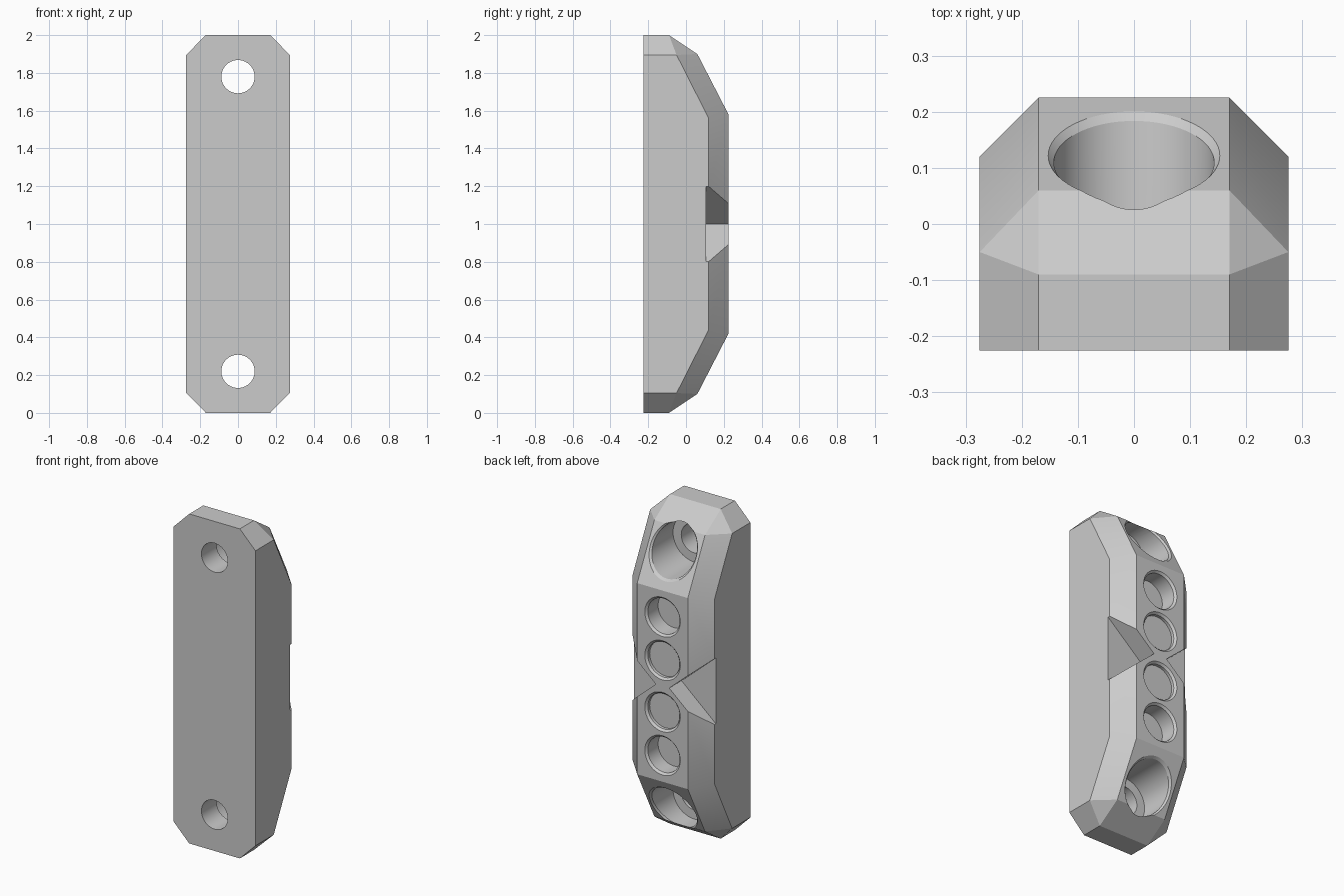
import bpy, bmesh, math

if "Cube" in bpy.data.objects:
    bpy.data.objects.remove(bpy.data.objects["Cube"], do_unlink=True)

grey = bpy.data.materials.new("plain_grey")
grey.use_nodes = True
colour = (0.6, 0.6, 0.6, 1)
grey.diffuse_color = colour
grey.node_tree.nodes["Principled BSDF"].inputs["Base Color"].default_value = colour

HOLE_Z = 0.78   # offsets from mid height
MID = 1.0
BACK = 0.225


def make_object(name, bm):
    bmesh.ops.recalc_face_normals(bm, faces=bm.faces)
    mesh = bpy.data.meshes.new(name)
    bm.to_mesh(mesh)
    bm.free()
    mesh.materials.append(grey)
    obj = bpy.data.objects.new(name, mesh)
    bpy.context.collection.objects.link(obj)
    return obj


def bore(z0, rings, surface=lambda z: 0.0, sides=64):
    """Round cutter along y; rings are (radius, y), shifted to follow a surface."""
    bm = bmesh.new()
    loops = []
    for r, y in rings:
        loop = []
        for i in range(sides):
            a = math.tau * i / sides
            z = z0 + r * math.sin(a)
            loop.append(bm.verts.new((r * math.cos(a), y + surface(z), z)))
        loops.append(loop)
    for a, b in zip(loops, loops[1:]):
        for i in range(sides):
            j = (i + 1) % sides
            bm.faces.new((a[i], a[j], b[j], b[i]))
    bm.faces.new(loops[0])
    bm.faces.new(loops[-1])
    return make_object("bore_cutter", bm)


def notch(side):
    """Triangular pocket, its tip near the centre line and its mouth on the side."""
    bm = bmesh.new()
    tip, mouth, half = 0.045, 0.345, 0.26
    base = [bm.verts.new((side * x, 0.107, MID + z))
            for x, z in ((tip, 0), (mouth, half), (mouth, -half))]
    face = bm.faces.new(base)
    top = bmesh.ops.extrude_face_region(bm, geom=[face])["geom"]
    bmesh.ops.translate(bm, vec=(0, 0.2, 0),
                        verts=[v for v in top if isinstance(v, bmesh.types.BMVert)])
    return make_object("notch_cutter", bm)


# Body: hull of the central profile and the smaller side profile
centre_profile = [(-0.225, 1.0), (-0.09, 1.0), (0.06, 0.9), (BACK, 0.58)]
side_profile = [(-0.225, 0.895), (-0.05, 0.895), (0.12, 0.56)]
bm = bmesh.new()
for x, profile in ((0.17, centre_profile), (0.275, side_profile)):
    for y, z in profile:
        for sx in (-1, 1):
            for sz in (-1, 1):
                bm.verts.new((sx * x, y, MID + sz * z))
bmesh.ops.convex_hull(bm, input=bm.verts)
bmesh.ops.dissolve_limit(bm, angle_limit=0.01, verts=bm.verts, edges=bm.edges)
body = make_object("mounting_block", bm)

cutters = [notch(1), notch(-1)]
for s in (-1, 1):
    # Screw holes with counterbores and a bevelled rim on the sloped ends
    z = MID + s * HOLE_Z
    cutters.append(bore(z, [(0.088, -0.4), (0.088, -0.08), (0.143, -0.08), (0.143, 0.4)]))
    cutters.append(bore(z, [(0.143, -0.012), (0.153, 0), (0.163, 0.01)],
                        lambda h, s=s: 0.06 + 0.516 * (0.9 - s * (h - MID))))
    # Round pockets: shallow near the middle, deeper further out
    for offset, depth in ((0.157, 0.03), (0.42, 0.11)):
        cutters.append(bore(MID + s * offset,
                            [(0.107, BACK - depth), (0.107, BACK - 0.012),
                             (0.119, BACK), (0.129, BACK + 0.01)]))

# Cut all pockets and bake the result
for c in cutters:
    mod = body.modifiers.new("cut", 'BOOLEAN')
    mod.operation = 'DIFFERENCE'
    mod.solver = 'EXACT'
    mod.object = c
    c.hide_render = True
bpy.context.view_layer.update()
graph = bpy.context.evaluated_depsgraph_get()
baked = bpy.data.meshes.new_from_object(body.evaluated_get(graph))
body.modifiers.clear()
body.data = baked
for c in cutters:
    bpy.data.objects.remove(c, do_unlink=True)
baked.materials.clear()
baked.materials.append(grey)
for p in baked.polygons:
    p.material_index = 0

bpy.ops.object.select_all(action='DESELECT')
body.select_set(True)
bpy.context.view_layer.objects.active = body
bpy.ops.object.shade_smooth_by_angle(angle=math.radians(20))
